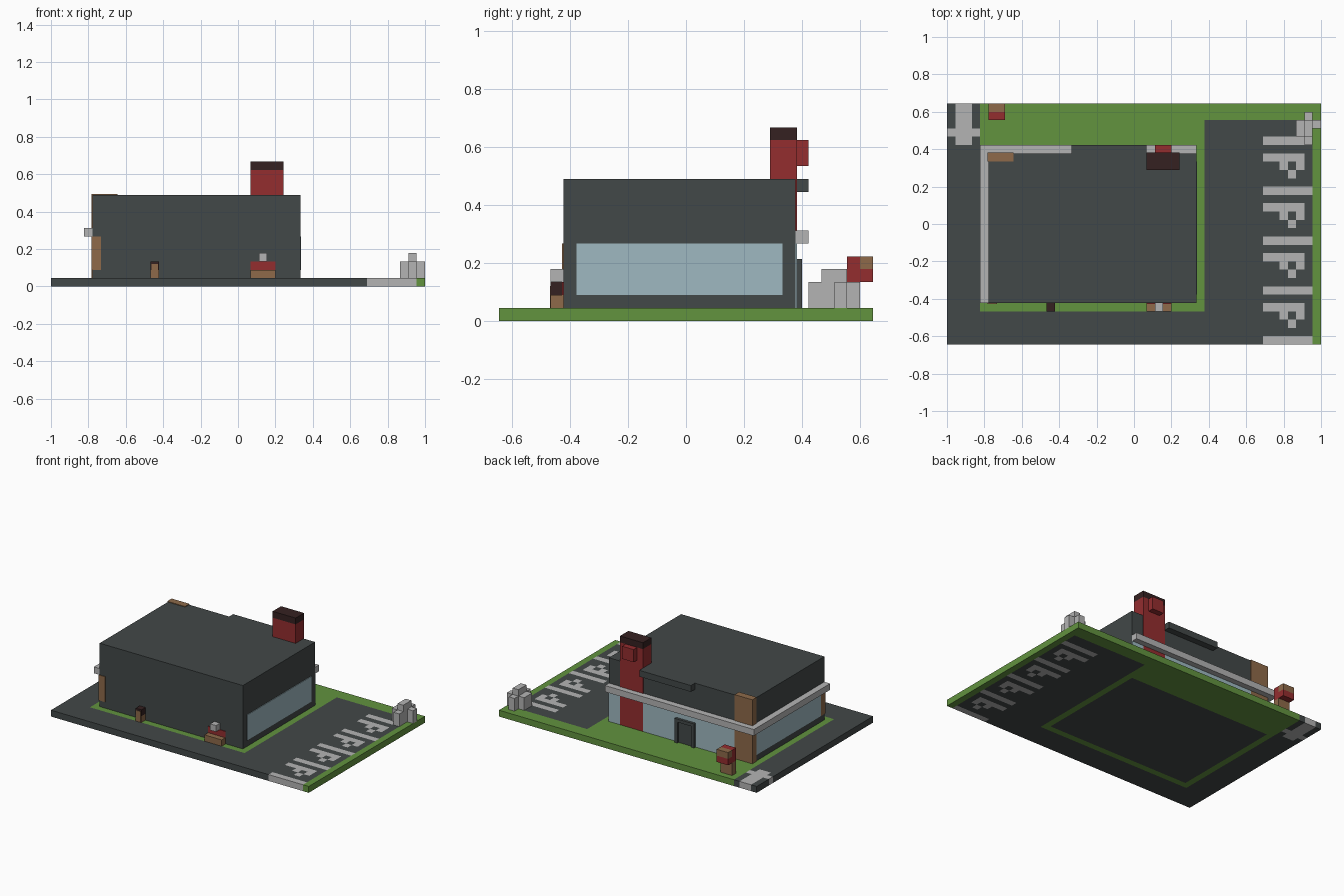
import bpy, bmesh
from mathutils import Vector

V = 2 / 45                      # one building block
NX, NY = 45, 29
P = 0.1                         # plate thickness, in blocks

if "Cube" in bpy.data.objects:
    bpy.data.objects.remove(bpy.data.objects["Cube"], do_unlink=True)


def material(name, hex_code):
    srgb = [int(hex_code[i:i + 2], 16) / 255 for i in (0, 2, 4)]
    col = [c / 12.92 if c < 0.04 else ((c + 0.055) / 1.055) ** 2.4 for c in srgb] + [1]
    m = bpy.data.materials.new(name)
    m.use_nodes = True
    m.diffuse_color = col
    m.node_tree.nodes["Principled BSDF"].inputs["Base Color"].default_value = col
    return m


asphalt = material("dark slate", "424848")
grass = material("grass green", "62933F")
pale = material("pale grey", "B4B4B4")
red = material("brick red", "942D2F")
cap_dark = material("dark maroon", "352121")
wood = material("wood brown", "8E6A4A")
glass = material("pale glass", "9FB9C1")


def finish(name, bm, mats):
    mesh = bpy.data.meshes.new(name)
    bm.to_mesh(mesh)
    bm.free()
    for m in mats:
        mesh.materials.append(m)
    ob = bpy.data.objects.new(name, mesh)
    bpy.context.collection.objects.link(ob)
    return ob


def box(name, mat, x, y, z):
    """Box from (low, high) block ranges, counted from the front right ground corner."""
    bm = bmesh.new()
    bmesh.ops.create_cube(bm, size=1)
    for v in bm.verts:
        v.co = Vector((
            (x[v.co.x > 0] - NX / 2) * V,
            (y[v.co.y > 0] - NY / 2) * V,
            z[v.co.z > 0] * V))
    return finish(name, bm, [mat])


# Ground slab, coloured cell by cell: 0 asphalt, 1 grass, 2 painted marking
def ground_colour(i, j):
    if i < 4:                                        # path with crossed paving
        return 2 if (i in (1, 2) and j >= 24) or j == 25 else 0
    if i == 44 or j >= 27:
        return 1
    if j < 4 and i < 38:
        return 0
    if i < 31:                                       # lawn around the building
        return 0 if 5 <= i < 30 and 5 <= j < 23 else 1
    if i >= 38:                                      # bay lines and bay letters
        row = j % 6
        if row == 0 or (j < 24 and (
                (row == 4 and i < 43)
                or (row == 3 and i in (40, 42))
                or (row == 2 and i == 41))):
            return 2
    return 0


bm = bmesh.new()
bmesh.ops.create_grid(bm, x_segments=NX, y_segments=NY, size=1)
for v in bm.verts:
    v.co = (v.co.x, v.co.y * NY / NX, 0)
top = bmesh.ops.extrude_face_region(bm, geom=bm.faces[:])["geom"]
for v in top:
    if isinstance(v, bmesh.types.BMVert):
        v.co.z = V
bmesh.ops.recalc_face_normals(bm, faces=bm.faces[:])
for f in bm.faces:
    c = f.calc_center_median() - f.normal * V * 0.3
    f.material_index = ground_colour(int(c.x / V + NX / 2), int(c.y / V + NY / 2))
bmesh.ops.dissolve_limit(bm, angle_limit=0.01, verts=bm.verts[:], edges=bm.edges[:],
                         delimit={'MATERIAL'})
finish("ground_slab", bm, [asphalt, grass, pale])

# Main building
box("building_body", asphalt, (5, 30), (5, 23), (1, 11))
box("entrance_canopy", asphalt, (15, 24), (23, 24), (10, 11))
box("back_trim_band", pale, (4, 30), (23, 24), (6, 7))
box("right_trim_band", pale, (4, 5), (5, 23), (6, 7))
box("corner_post", wood, (5 - P, 8), (22, 23 + P), (1, 11 + P))
box("front_corner_panel", wood, (5 - P, 6), (5 - P, 6), (2, 6))

# Windows
box("left_window", glass, (30, 30 + P), (6, 22), (2, 6))
box("right_window", glass, (5 - P, 5), (6, 22), (2, 6))
box("back_window_wide", glass, (8, 24), (23, 23 + P), (1, 6))
box("back_window_narrow", glass, (28, 30), (23, 23 + P), (1, 6))

# Entrance door
box("door_panel", asphalt, (15, 18), (23, 23 + 2 * P), (1, 4.8))
for n, x in enumerate(((14.8, 15.3), (17.7, 18.2))):
    box(f"door_jamb_{n + 1}", asphalt, x, (23, 23.5), (1, 4.8))
box("door_lintel", asphalt, (14.8, 18.2), (23, 23.5), (4.3, 4.8))

# Red tower
box("tower", red, (24, 28), (21, 23 + P), (1, 14))
box("tower_cap", cap_dark, (24, 28), (21, 23 + P), (14, 15))
box("tower_sign", red, (25, 27), (23, 24), (12, 14))

# Bench with red back panel and a small lamp
box("bench", wood, (24, 27), (4, 5), (1, 2))
box("bench_back", red, (24, 27), (5 - P, 5), (2, 3))
box("bench_lamp", pale, (25, 26), (4, 5), (3, 4))

# Bin
box("bin_base", wood, (12, 13), (4, 5), (1, 2))
box("bin_top", cap_dark, (12, 13), (4, 5), (2, 3))
box("bin_front", wood, (12.1, 12.9), (4 - P / 2, 4), (1, 2.7))

# Roadside sign
box("sign_post", wood, (5, 7), (27, 28), (1, 3))
box("sign_box", red, (5, 7), (27, 28), (3, 5))
box("sign_front_lower", red, (5, 7), (28, 29), (3, 4))
box("sign_front_upper", wood, (5, 7), (28, 29), (4, 5))

# Rock pile
for n, (x, y, h) in enumerate((
        ((42, 43), (25, 27), 3), ((43, 44), (24, 25), 3), ((43, 44), (25, 27), 4),
        ((43, 44), (27, 28), 3), ((44, 45), (26, 27), 3))):
    box(f"rock_{n + 1}", pale, x, y, (1, h))
